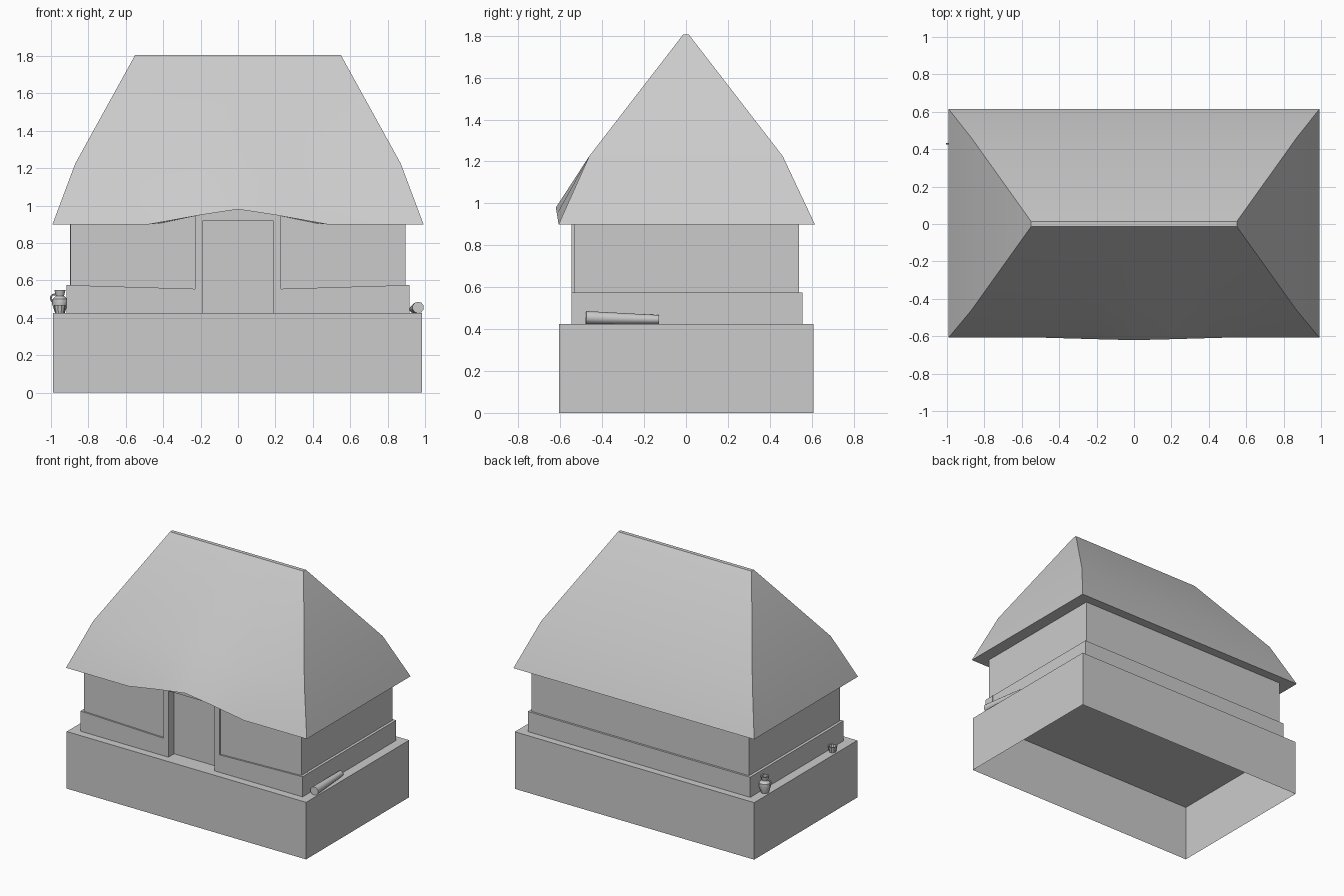
import bpy, bmesh, math
from mathutils import Vector

if "Cube" in bpy.data.objects:
    bpy.data.objects.remove(bpy.data.objects["Cube"])


def finish(name, bm, smooth=None):
    bmesh.ops.recalc_face_normals(bm, faces=bm.faces)
    mesh = bpy.data.meshes.new(name)
    bm.to_mesh(mesh)
    bm.free()
    ob = bpy.data.objects.new(name, mesh)
    bpy.context.collection.objects.link(ob)
    if smooth:
        bpy.ops.object.select_all(action='DESELECT')
        ob.select_set(True)
        bpy.context.view_layer.objects.active = ob
        bpy.ops.object.shade_smooth_by_angle(angle=math.radians(smooth))
    return ob


def prism(name, profile, y0, y1, open_bottom=False):
    """Extrude an x-z outline from y0 to y1."""
    bm = bmesh.new()
    face = bm.faces.new([bm.verts.new((x, y0, z)) for x, z in profile])
    ext = bmesh.ops.extrude_face_region(bm, geom=[face], use_keep_orig=True)
    moved = [v for v in ext['geom'] if isinstance(v, bmesh.types.BMVert)]
    bmesh.ops.translate(bm, verts=moved, vec=(0, y1 - y0, 0))
    if open_bottom:
        low = min(z for x, z in profile)
        drop = [f for f in bm.faces if all(abs(v.co.z - low) < 1e-5 for v in f.verts)]
        bmesh.ops.delete(bm, geom=drop, context='FACES_ONLY')
    return finish(name, bm)


def box(name, x0, x1, y0, y1, z0, z1, open_bottom=False):
    return prism(name, [(x0, z0), (x1, z0), (x1, z1), (x0, z1)], y0, y1, open_bottom)


def lathe(name, profile, loc, sides=10):
    """Spin an (r, z) outline around a vertical axis."""
    bm = bmesh.new()
    vs = [bm.verts.new((r, 0, z)) for r, z in profile]
    es = [bm.edges.new(p) for p in zip(vs, vs[1:])]
    bmesh.ops.spin(bm, geom=vs + es, cent=(0, 0, 0), axis=(0, 0, 1),
                   angle=math.tau, steps=sides)
    bmesh.ops.remove_doubles(bm, verts=bm.verts, dist=1e-4)
    bmesh.ops.translate(bm, verts=bm.verts, vec=loc)
    return finish(name, bm, 35)


# Hollow foundation, plinth and house body (its front face is the door panel)
box("foundation", -0.988, 0.985, -0.605, 0.608, 0, 0.425, open_bottom=True)
box("plinth", -0.918, 0.915, -0.47, 0.555, 0.425, 0.575)
box("house_body", -0.897, 0.895, -0.48, 0.54, 0.425, 1.0)

# Front walls, and sloping front plinths that turn up into door posts
for side, s in (("left", -1), ("right", 1)):
    x0, x1 = sorted((s * 0.2, s * 0.896))
    box(side + "_front_wall", x0, x1, -0.535, -0.478, 0.43, 1.0)
    outline = [(0.19, 0.425), (0.916, 0.425), (0.916, 0.575),
               (0.23, 0.555), (0.23, 1.0), (0.19, 1.0)]
    prism(side + "_plinth_and_post", [(s * x, z) for x, z in outline], -0.547, -0.469)
box("door_lintel", -0.192, 0.192, -0.545, -0.479, 0.917, 1.0)

# Thatched hipped roof: one ring per level, eave lifted over the door
cols = [-1, -0.48, -0.2, 0, 0.2, 0.48, 1]
lift = [0, 0, 0.05, 0.08, 0.05, 0, 0]
push = [0, 0, 0.008, 0.013, 0.008, 0, 0]


def ring(bm, hx, hy, z, k, front=None):
    pts = [(c * hx, -(front or hy) - p * k, z + l * k)
           for c, l, p in zip(cols, lift, push)]
    pts += [(hx, hy, z), (-hx, hy, z)]
    return [bm.verts.new(p) for p in pts]


bm = bmesh.new()
rings = [ring(bm, 0.87, 0.53, 0.905, 1, 0.52),    # underside, tucked into walls
         ring(bm, 0.992, 0.615, 0.90, 1, 0.608),  # eave
         ring(bm, 0.87, 0.462, 1.225, 0),         # break in slope
         ring(bm, 0.55, 0.014, 1.805, 0)]         # ridge
for a, b in zip(rings, rings[1:]):
    n = len(a)
    for i in range(n):
        j = (i + 1) % n
        bm.faces.new((a[i], a[j], b[j], b[i]))
bm.faces.new(rings[-1])
finish("thatched_roof", bm, 30)

# Water jar with a handle, and a small cup, on the left ledge
lathe("jar", [(0, 0), (0.026, 0), (0.042, 0.05), (0.04, 0.075), (0.022, 0.092),
              (0.03, 0.124), (0.022, 0.124), (0.016, 0.095), (0, 0.095)],
      (-0.952, 0.43, 0.425))
bpy.ops.mesh.primitive_torus_add(major_radius=0.02, minor_radius=0.005,
                                 major_segments=12, minor_segments=6,
                                 location=(-0.981, 0.43, 0.505),
                                 rotation=(math.pi / 2, 0, 0))
bpy.context.object.name = "jar_handle"
lathe("cup", [(0, 0), (0.024, 0), (0.032, 0.043), (0.026, 0.043),
              (0.02, 0.015), (0, 0.015)], (-0.953, -0.365, 0.425))

# Tapered log lying on the right ledge
a, b = Vector((0.963, -0.478, 0.455)), Vector((0.938, -0.13, 0.446))
bm = bmesh.new()
bmesh.ops.create_cone(bm, cap_ends=True, segments=10, radius1=0.031, radius2=0.021,
                      depth=(b - a).length)
bmesh.ops.rotate(bm, verts=bm.verts, cent=(0, 0, 0),
                 matrix=(b - a).to_track_quat('Z', 'Y').to_matrix())
bmesh.ops.translate(bm, verts=bm.verts, vec=(a + b) / 2)
finish("log", bm, 40)
